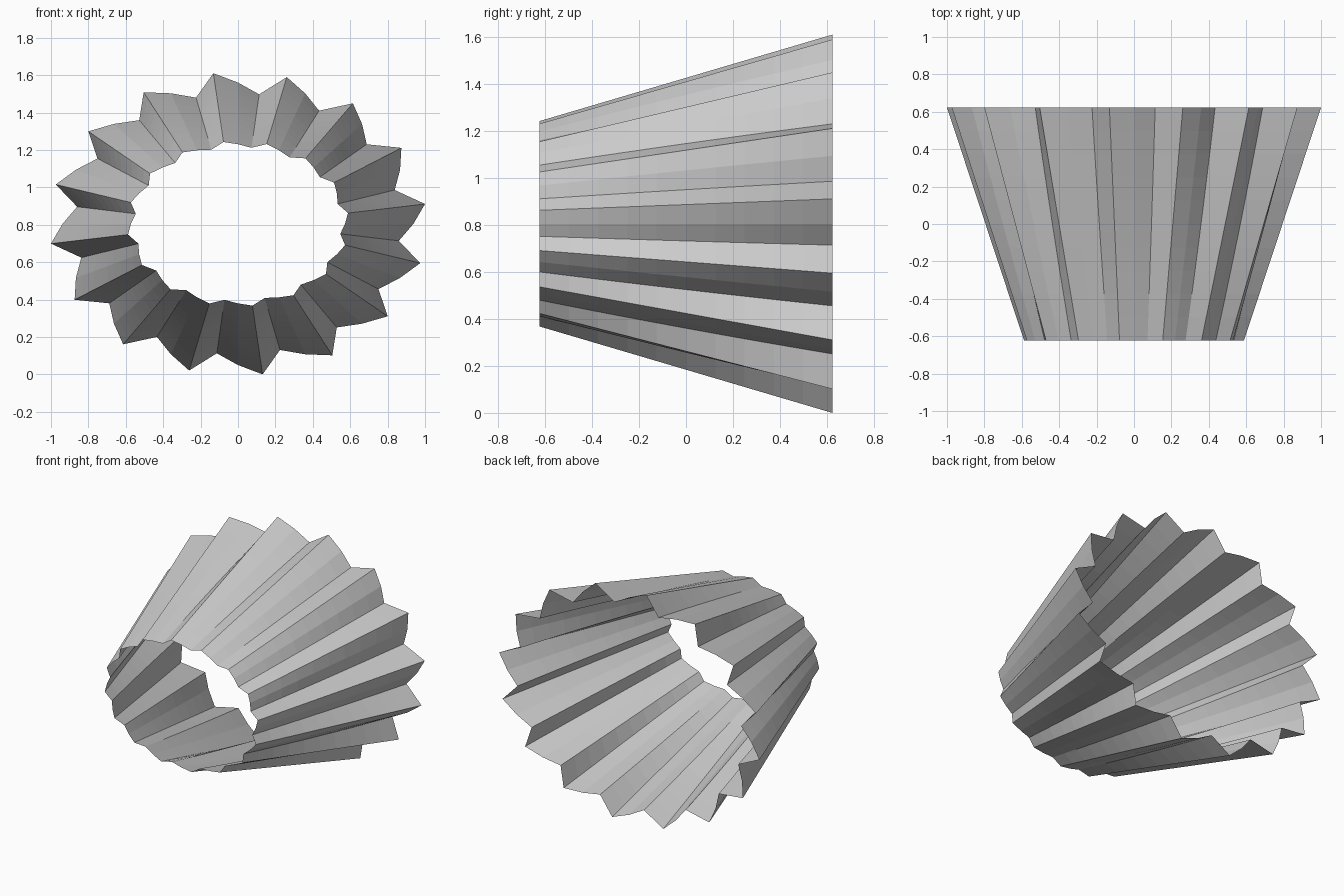
import bpy, bmesh
from math import cos, sin, radians

if "Cube" in bpy.data.objects:
    bpy.data.objects.remove(bpy.data.objects["Cube"])

TEETH, STEPS, RINGS = 16, 3, 10
Y0, Y1, ZC = -0.623, 0.623, 0.805


def lerp(a, b, t):
    return a + (b - a) * t


# Pleated oval sleeve: each pleat runs valley -> mid -> tip, then drops sharply
bm = bmesh.new()
n = TEETH * STEPS
rings = []
for r in range(RINGS + 1):
    t = r / RINGS
    a, b = lerp(0.593, 1.0086, t), lerp(0.441, 0.812, t)
    depth = lerp(0.07, 0.14, t)
    ring = []
    for i in range(n):
        ang = radians(7.5 + i * 360 / n)
        # i % 3: 0 = tip, 1 = valley, 2 = half way
        k = 1 - depth * (0, 1, 0.5)[i % STEPS]
        ring.append(bm.verts.new((a * k * cos(ang), lerp(Y0, Y1, t), ZC + b * k * sin(ang))))
    rings.append(ring)

for lower, upper in zip(rings, rings[1:]):
    for i in range(n):
        j = (i + 1) % n
        bm.faces.new((lower[i], lower[j], upper[j], upper[i]))
bmesh.ops.recalc_face_normals(bm, faces=bm.faces)

mesh = bpy.data.meshes.new("pleated_sleeve")
bm.to_mesh(mesh)
bm.free()
obj = bpy.data.objects.new("pleated_sleeve", mesh)
bpy.context.collection.objects.link(obj)
